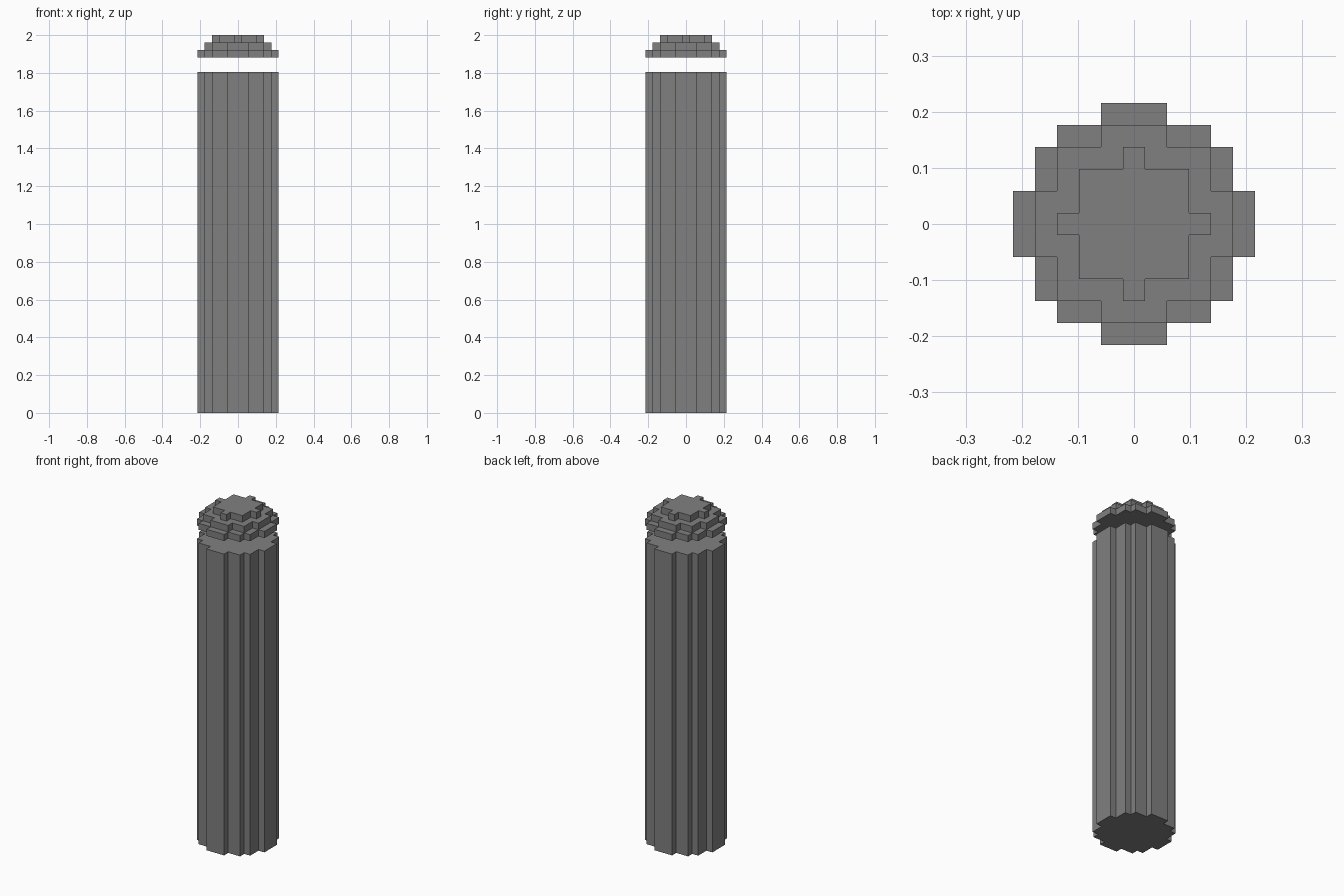
import bpy
import bmesh

cube = bpy.data.objects.get("Cube")
if cube:
    bpy.data.objects.remove(cube, do_unlink=True)

UNIT = 2 / 51  # edge of one block

grey = bpy.data.materials.new("stone_grey")
grey.use_nodes = True
colour = (0.216, 0.216, 0.216, 1)
grey.diffuse_color = colour
grey.node_tree.nodes["Principled BSDF"].inputs["Base Color"].default_value = colour


def stepped_disc(name, quarter, bottom, top):
    """Extrude a blocky disc whose quarter outline is turned four times."""
    outline, pts = [], quarter
    for _ in range(4):
        outline += pts
        pts = [(-y, x) for x, y in pts]
    bm = bmesh.new()
    base = bm.faces.new([bm.verts.new((x * UNIT, y * UNIT, bottom * UNIT))
                         for x, y in outline])
    extruded = bmesh.ops.extrude_face_region(bm, geom=[base], use_keep_orig=True)
    verts = [v for v in extruded["geom"] if isinstance(v, bmesh.types.BMVert)]
    bmesh.ops.translate(bm, verts=verts, vec=(0, 0, (top - bottom) * UNIT))
    bmesh.ops.recalc_face_normals(bm, faces=bm.faces)
    mesh = bpy.data.meshes.new(name)
    bm.to_mesh(mesh)
    bm.free()
    mesh.materials.append(grey)
    obj = bpy.data.objects.new(name, mesh)
    bpy.context.collection.objects.link(obj)
    return obj


# Quarter outlines in blocks, from the right side round to the back
wide = [(5.5, 1.5), (4.5, 1.5), (4.5, 3.5), (3.5, 3.5),
        (3.5, 4.5), (1.5, 4.5), (1.5, 5.5)]
medium = [(4.5, 1.5), (3.5, 1.5), (3.5, 3.5), (1.5, 3.5), (1.5, 4.5)]
small = [(3.5, 0.5), (2.5, 0.5), (2.5, 2.5), (0.5, 2.5), (0.5, 3.5)]

# Tall column, then the floating cap in three tiers
stepped_disc("column", wide, 0, 46)
stepped_disc("cap_lower_tier", wide, 48, 49)
stepped_disc("cap_middle_tier", medium, 49, 50)
stepped_disc("cap_upper_tier", small, 50, 51)
